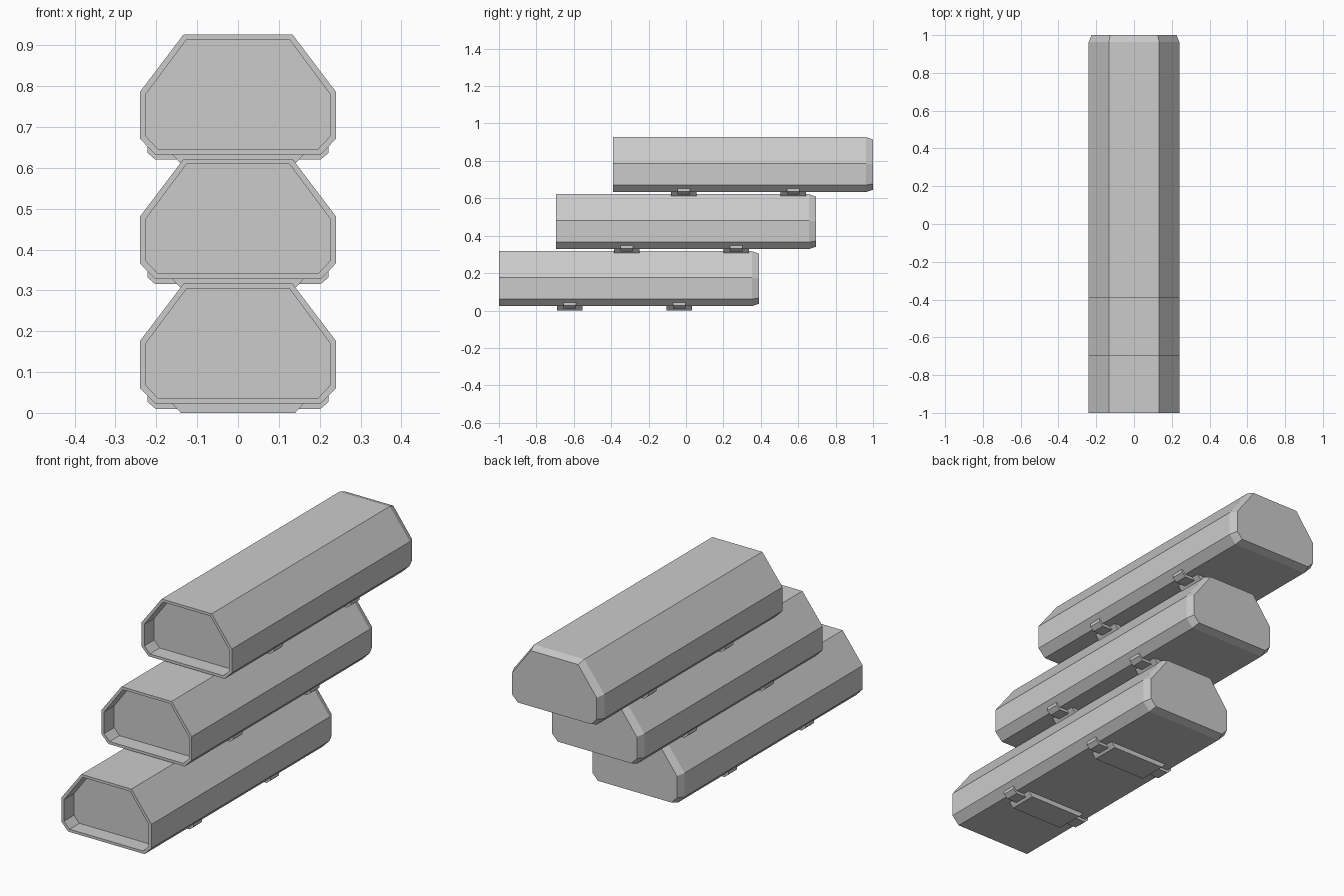
import bpy, bmesh

if "Cube" in bpy.data.objects:
    bpy.data.objects.remove(bpy.data.objects["Cube"])

# Half cross-sections (x, z), top to bottom, of the shell and of its inset rim
OUTER = [(0.133, 0.317), (0.24, 0.176), (0.24, 0.061), (0.203, 0.023)]
INNER = [(0.126, 0.304), (0.225, 0.171), (0.225, 0.067), (0.196, 0.036)]
# Half profiles of the bracket plate and the wrapping clip strap
PLATE = [(0.163, 0.025), (0.14, 0.0)]
STRAP = [(0.212, 0.045), (0.222, 0.045), (0.222, 0.027), (0.202, 0.01)]
STRAP_TOP = (0.196, 0.026)


def mirrored(half):
    return half + [(-x, z) for x, z in reversed(half)]


def loft(name, rings, offset):
    """Skin closed (x, z) profiles placed at successive y and cap both ends."""
    bm = bmesh.new()
    loops = [[bm.verts.new((x, y, z)) for x, z in prof] for y, prof in rings]
    for a, b in zip(loops, loops[1:]):
        n = len(a)
        for i in range(n):
            j = (i + 1) % n
            bm.faces.new((a[i], a[j], b[j], b[i]))
    bm.faces.new(loops[0])
    bm.faces.new(loops[-1])
    bmesh.ops.recalc_face_normals(bm, faces=bm.faces)
    mesh = bpy.data.meshes.new(name)
    bm.to_mesh(mesh)
    bm.free()
    obj = bpy.data.objects.new(name, mesh)
    obj.location = offset
    bpy.context.collection.objects.link(obj)
    return obj


LENGTH, STEP = 1.39, 0.305
outer, inner = mirrored(OUTER), mirrored(INNER)
strap = mirrored([STRAP_TOP] + STRAP)

for k in range(3):
    base = (0, -1 + k * STEP, k * STEP)
    # Tube: recessed front panel, thin rim, body, chamfered back
    loft(f"tube_{k + 1}", [(0.075, inner), (0.0, inner), (0.0, outer),
                           (LENGTH - 0.037, outer), (LENGTH, inner)], base)
    # Two mounting brackets underneath, each a plate with a clip strap
    for j, yc in enumerate((0.378, 0.963)):
        tag = f"{k + 1}_{j + 1}"
        loft(f"bracket_plate_{tag}", [(yc - 0.068, mirrored(PLATE)),
                                      (yc + 0.068, mirrored(PLATE))], base)
        loft(f"clip_strap_{tag}", [(yc - 0.033, strap), (yc + 0.033, strap)], base)
